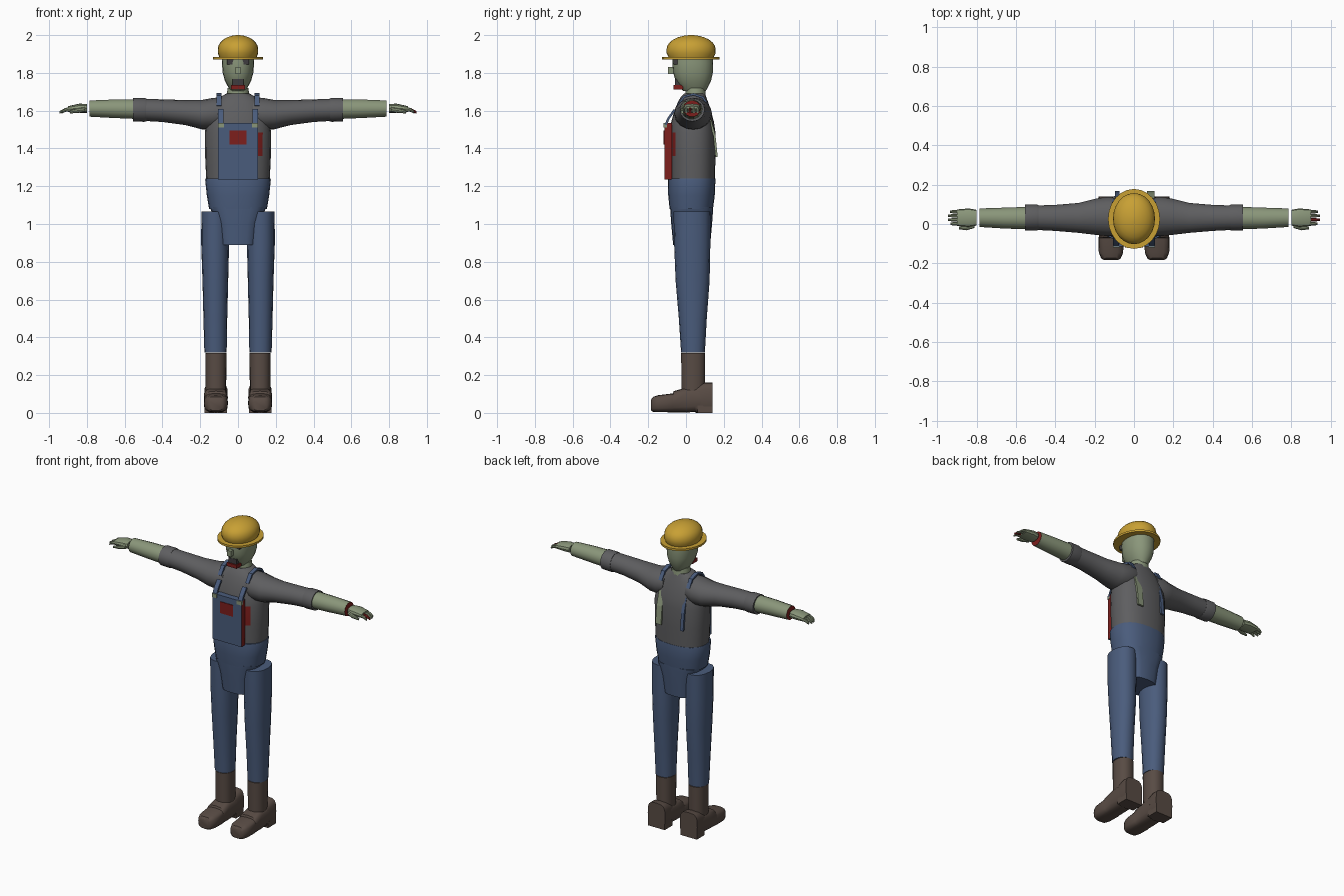
import bpy, bmesh, math
from mathutils import Vector


def srgb(r, g, b):
    f = lambda c: ((c / 255 + 0.055) / 1.055) ** 2.4 if c > 10 else c / 255 / 12.92
    return (f(r), f(g), f(b), 1)


def material(name, r, g, b):
    m = bpy.data.materials.new(name)
    m.diffuse_color = srgb(r, g, b)
    return m


YELLOW = material("hat yellow", 200, 160, 52)
SKIN = material("grey green skin", 138, 150, 122)
SHIRT = material("shirt grey", 94, 94, 96)
DENIM = material("denim blue", 74, 92, 124)
LEATHER = material("boot brown", 88, 75, 68)
RED = material("dark red", 125, 30, 28)
DARK = material("dark grey", 62, 60, 62)


def finish(name, bm, mats, smooth=True, rule=None):
    """Turn a bmesh into an object; rule(face centre, normal) picks the material."""
    bmesh.ops.recalc_face_normals(bm, faces=bm.faces)
    if rule:
        for f in bm.faces:
            f.material_index = rule(f.calc_center_median(), f.normal)
    me = bpy.data.meshes.new(name)
    bm.to_mesh(me)
    bm.free()
    for m in mats:
        me.materials.append(m)
    ob = bpy.data.objects.new(name, me)
    bpy.context.collection.objects.link(ob)
    if smooth:
        bpy.ops.object.select_all(action="DESELECT")
        ob.select_set(True)
        bpy.context.view_layer.objects.active = ob
        bpy.ops.object.shade_smooth_by_angle(angle=math.radians(35))
    return ob


def loft(name, axis, rings, mats, n=16, power=2.0, rule=None, smooth=True):
    """Capped tube through rings (t, centre a, centre b, radius a, radius b)."""
    bm = bmesh.new()
    loops = []
    for t, ca, cb, ra, rb in rings:
        loop = []
        for i in range(n):
            ang = 2 * math.pi * i / n
            c, s = math.cos(ang), math.sin(ang)
            a = ca + ra * math.copysign(abs(c) ** (2 / power), c)
            b = cb + rb * math.copysign(abs(s) ** (2 / power), s)
            co = {"x": (t, a, b), "y": (a, t, b), "z": (a, b, t)}[axis]
            loop.append(bm.verts.new(co))
        loops.append(loop)
    for p, q in zip(loops, loops[1:]):
        for i in range(n):
            j = (i + 1) % n
            bm.faces.new((p[i], p[j], q[j], q[i]))
    bm.faces.new(loops[0])
    bm.faces.new(loops[-1])
    return finish(name, bm, mats, smooth, rule)


def box(name, lo, hi, mats, rule=None):
    bm = bmesh.new()
    bmesh.ops.create_cube(bm, size=1)
    for v in bm.verts:
        v.co = Vector([(lo[i] + hi[i]) / 2 + v.co[i] * (hi[i] - lo[i]) for i in range(3)])
    return finish(name, bm, mats, False, rule)


def ribbon(name, x, width, path, mat, thick=0.012):
    """Flat strap following (y, z) points, thickened on both sides."""
    bm = bmesh.new()
    pts = [Vector(p) for p in path]
    rows = []
    for i, p in enumerate(pts):
        d = (pts[min(i + 1, len(pts) - 1)] - pts[max(i - 1, 0)]).normalized()
        off = Vector((-d.y, d.x)) * thick / 2
        rows.append([bm.verts.new((x + sx * width / 2, *(p + off * so)))
                     for sx, so in ((-1, -1), (1, -1), (1, 1), (-1, 1))])
    for a, b in zip(rows, rows[1:]):
        for i in range(4):
            j = (i + 1) % 4
            bm.faces.new((a[i], a[j], b[j], b[i]))
    bm.faces.new(rows[0])
    bm.faces.new(rows[-1])
    return finish(name, bm, [mat], False)


# Hard hat: rounded dome and thin oval brim
dome = [(1.88, 0, .027, .098, .118), (1.905, 0, .027, .107, .13), (1.925, 0, .027, .107, .13)]
dome += [(1.925 + .075 * math.sin(a), 0, .027, .107 * math.cos(a), .13 * math.cos(a))
         for a in (.25, .5, .75, 1.0, 1.25, 1.45)] + [(2.0, 0, .027, .004, .005)]
loft("hat_dome", "z", dome, [YELLOW], n=24)
loft("hat_brim", "z", [(1.872, 0, .026, .132, .152), (1.885, 0, .026, .132, .152)], [YELLOW], n=24)

# Head and neck
loft("head", "z", [(1.705, 0, .045, .04, .06), (1.725, 0, .042, .052, .075),
                   (1.76, 0, .039, .07, .094), (1.80, 0, .037, .081, .105),
                   (1.85, 0, .036, .085, .108), (1.90, 0, .036, .083, .105)], [SKIN], n=20, power=2.2)
loft("neck", "z", [(1.66, 0, .05, .062, .058), (1.72, 0, .05, .055, .052)], [SKIN], n=14)

# Face: eyes, nose, open mouth and tongue
for s in (1, -1):
    box("eye", (s * .04 - .018, -.067, 1.845), (s * .04 + .018, -.045, 1.872), [DARK])
box("nose", (-.014, -.094, 1.795), (.014, -.06, 1.832), [SKIN])
box("mouth", (-.03, -.058, 1.725), (.03, -.02, 1.768), [DARK])
box("tongue", (-.036, -.066, 1.712), (.036, -.015, 1.735), [RED])


# Torso with one torn red patch beside the bib
def torso_rule(c, n):
    return 1 if 1.37 < c.z < 1.47 and c.y < 0 and .105 < c.x < .123 else 0


loft("torso", "z", [(1.23, 0, .035, .168, .118), (1.36, 0, .035, .174, .121),
                    (1.485, 0, .035, .175, .121), (1.54, 0, .035, .168, .113),
                    (1.60, 0, .035, .15, .097), (1.645, 0, .037, .125, .08),
                    (1.675, 0, .04, .09, .066), (1.69, 0, .045, .062, .056)],
     [SHIRT, RED], n=24, power=2.4, rule=torso_rule)

# Trousers: waistband, hip wedge
loft("waist", "z", [(1.08, 0, .028, .153, .115), (1.15, 0, .029, .165, .123),
                    (1.235, 0, .03, .174, .126), (1.24, 0, .03, .172, .125)],
     [DENIM], n=24, power=2.4)
loft("hips", "z", [(.89, 0, .03, .098, .098), (1.0, 0, .03, .113, .108), (1.07, 0, .03, .142, .113),
                   (1.09, 0, .03, .148, .114)], [DENIM], n=20, power=3)

# Bib with torn red edge, and its red pocket
box("bib", (-.105, -.115, 1.235), (.105, -.075, 1.535), [DENIM, RED],
    rule=lambda c, n: 1 if n.x > .5 else 0)
box("bib_pocket", (-.046, -.119, 1.42), (.046, -.113, 1.495), [RED])

# Braces: front piece, buckle, shoulder loop and back piece
for s, mat in ((1, SKIN), (-1, DENIM)):
    ribbon("front_strap", s * .092, .03, [(-.108, 1.525), (-.092, 1.56), (-.06, 1.605)], DENIM)
    box("buckle", (s * .09 - .017, -.119, 1.51), (s * .09 + .017, -.1, 1.535), [SKIN])
    ribbon("shoulder_strap", s * .1, .025, [(-.045, 1.625), (-.01, 1.675), (.04, 1.687),
                                            (.09, 1.67), (.12, 1.62)], DENIM)
    ribbon("back_strap", s * .085, .04 if s > 0 else .022,
           [(.125, 1.56), (.15, 1.47), (.162, 1.355)], mat)

for s in (1, -1):
    # Sleeve, rolled cuff and bare forearm
    loft("sleeve", "x", [(s * x, y, z, ry, rz) for x, y, z, ry, rz in (
        (.08, .038, 1.59, .09, .08), (.13, .038, 1.583, .1, .085), (.19, .037, 1.579, .093, .078),
        (.28, .031, 1.59, .076, .066), (.40, .031, 1.6, .066, .06), (.50, .032, 1.604, .062, .058))],
         [SHIRT], n=16)
    loft("cuff", "x", [(s * .485, .033, 1.604, .063, .06), (s * .495, .033, 1.604, .066, .063),
                       (s * .555, .033, 1.605, .066, .062)], [SHIRT], n=16)
    loft("forearm", "x", [(s * .54, .03, 1.608, .057, .053), (s * .66, .03, 1.61, .053, .05),
                          (s * .785, .032, 1.611, .047, .044)], [SKIN, RED], n=14,
         rule=lambda c, n: 1 if abs(c.x) > .784 else 0)
    # Hand: palm, thumb and four drooping fingers
    loft("palm", "x", [(s * .80, .032, 1.612, .04, .024), (s * .84, .032, 1.613, .047, .024),
                       (s * .90, .032, 1.608, .042, .016)], [SKIN], n=12, power=2.6)
    loft("thumb", "x", [(s * .81, -.008, 1.606, .012, .013), (s * .85, -.02, 1.6, .012, .012),
                        (s * .89, -.02, 1.593, .007, .008)], [SKIN], n=8)
    for k, reach in enumerate((.932, .944, .944, .935)):
        y = .001 + k * .0205
        mat = RED if s > 0 and k in (1, 2) and k == 1 else SKIN
        loft("finger", "x", [(s * .88, y, 1.609, .009, .012), (s * .915, y, 1.604, .009, .01),
                             (s * reach, y, 1.592, .006, .007)], [mat], n=8)

    # Trouser leg
    loft("leg", "z", [(.32, s * .119, .037, .059, .063), (.5, s * .12, .036, .063, .074),
                      (.7, s * .12, .035, .068, .09), (.9, s * .121, .033, .074, .096),
                      (1.065, s * .121, .032, .073, .098)], [DENIM], n=16, power=2.2)

    # Boot: shaft, toe and instep, tall heel counter, soles
    loft("boot_shaft", "z", [(.08, s * .117, .038, .054, .063), (.318, s * .117, .038, .056, .065)],
         [LEATHER], n=14, power=2.3)
    loft("boot_foot", "y", [(-.184, s * .117, .042, .035, .03), (-.174, s * .117, .045, .05, .04),
                            (-.145, s * .117, .049, .062, .045), (-.07, s * .117, .053, .064, .05),
                            (-.065, s * .117, .059, .062, .056), (.0, s * .117, .068, .062, .066),
                            (.08, s * .117, .075, .062, .068)], [LEATHER], n=16, power=3.2)
    loft("boot_heel", "y", [(.05, s * .117, .07, .06, .07), (.10, s * .117, .081, .063, .081),
                            (.14, s * .117, .081, .063, .081)], [LEATHER], n=16, power=3.6)
    box("heel_block", (s * .117 - .06, .06, 0), (s * .117 + .06, .14, .04), [LEATHER])
